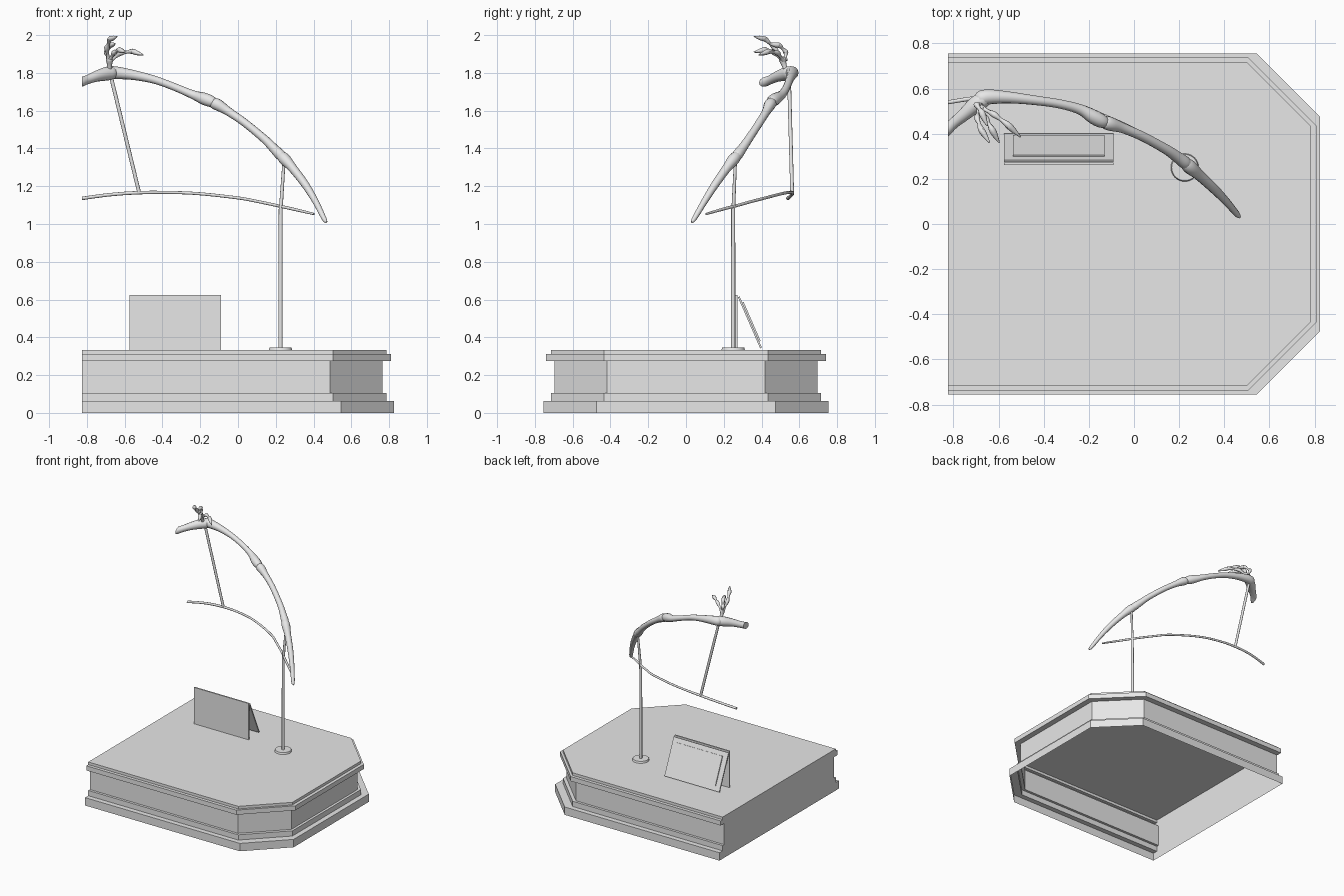
import bpy, bmesh, math
from mathutils import Vector

if "Cube" in bpy.data.objects:
    bpy.data.objects.remove(bpy.data.objects["Cube"])

grey = bpy.data.materials.new("plain_grey")
grey.diffuse_color = (0.8, 0.8, 0.8, 1)
grey.use_nodes = True
grey.node_tree.nodes["Principled BSDF"].inputs["Base Color"].default_value = grey.diffuse_color
LEFT = -0.825  # everything ends on this flat plane


def finish(name, bm, smooth=False):
    me = bpy.data.meshes.new(name)
    bm.to_mesh(me)
    bm.free()
    me.materials.clear()
    me.materials.append(grey)
    ob = bpy.data.objects.new(name, me)
    bpy.context.collection.objects.link(ob)
    if smooth:
        bpy.ops.object.select_all(action='DESELECT')
        ob.select_set(True)
        bpy.context.view_layer.objects.active = ob
        bpy.ops.object.shade_smooth_by_angle(angle=math.radians(45))
    return ob


def tube(name, pts, steps=6, res=4):
    """Smooth tapering tube through (x, y, z, radius) points."""
    P = [Vector(p) for p in pts]
    P = [2 * P[0] - P[1]] + P + [2 * P[-1] - P[-2]]
    path = []
    for a, b, c, d in zip(P, P[1:], P[2:], P[3:]):
        for i in range(steps):
            t = i / steps
            path.append(0.5 * (2 * b + (c - a) * t + (2 * a - 5 * b + 4 * c - d) * t * t
                               + (3 * b - a - 3 * c + d) * t ** 3))
    path.append(P[-2])
    cu = bpy.data.curves.new(name + "_path", 'CURVE')
    cu.dimensions = '3D'
    cu.bevel_depth = 1.0
    cu.bevel_resolution = res
    cu.use_fill_caps = True
    sp = cu.splines.new('POLY')
    sp.points.add(len(path) - 1)
    for q, v in zip(sp.points, path):
        q.co = (v[0], v[1], v[2], 1)
        q.radius = max(v[3], 0.002)
    tmp = bpy.data.objects.new(name + "_path", cu)
    bpy.context.collection.objects.link(tmp)
    dg = bpy.context.evaluated_depsgraph_get()
    me = bpy.data.meshes.new_from_object(tmp.evaluated_get(dg))
    bm = bmesh.new()
    bm.from_mesh(me)
    bpy.data.objects.remove(tmp)
    bpy.data.curves.remove(cu)
    bpy.data.meshes.remove(me)
    bmesh.ops.remove_doubles(bm, verts=bm.verts, dist=1e-5)
    # trim flat at the left plane
    if min(v.co.x for v in bm.verts) < LEFT:
        r = bmesh.ops.bisect_plane(bm, geom=bm.verts[:] + bm.edges[:] + bm.faces[:],
                                   plane_co=(LEFT, 0, 0), plane_no=(-1, 0, 0), clear_outer=True)
        edges = [e for e in r['geom_cut'] if isinstance(e, bmesh.types.BMEdge)]
        bmesh.ops.holes_fill(bm, edges=edges)
    return finish(name, bm, True)


def slab(name, profile, x0, x1):
    """Extrude a (y, z) outline along x."""
    bm = bmesh.new()
    f = bm.faces.new([bm.verts.new((x0, y, z)) for y, z in profile])
    r = bmesh.ops.extrude_face_region(bm, geom=[f])
    bmesh.ops.translate(bm, vec=(x1 - x0, 0, 0),
                        verts=[v for v in r['geom'] if isinstance(v, bmesh.types.BMVert)])
    bmesh.ops.recalc_face_normals(bm, faces=bm.faces)
    return finish(name, bm)


# Plinth: stepped shell, open underneath; (z, edge inset, corner inset)
steps = [(0, 0, 0), (.063, 0, 0), (.063, .04, .042), (.105, .04, .042),
         (.105, .06, .058), (.275, .06, .058), (.275, .015, .042),
         (.312, .015, .042), (.312, .04, .042), (.333, .04, .042)]
bm = bmesh.new()
rings = []
for z, d, c in steps:
    X, Y, cx, cy = .825 - d, .755 - d, .545 - c, .475 - c
    rings.append([bm.verts.new((x, y, z)) for x, y in
                  ((LEFT, -Y), (cx, -Y), (X, -cy), (X, cy), (cx, Y), (LEFT, Y))])
for a, b in zip(rings, rings[1:]):
    for i in range(5):
        bm.faces.new((a[i], a[i + 1], b[i + 1], b[i]))
# flat left side as one face, then the top
bm.faces.new([r[5] for r in rings] + [r[0] for r in reversed(rings)])
bm.faces.new(rings[-1])
finish("plinth", bm)

# Folded sign: upright front leaf, sloping back leaf, raised panel
slab("sign_front", [(.262, .333), (.273, .333), (.273, .624), (.262, .624)], -.575, -.09)
along, out, top = Vector((.398, -.917)), Vector((.917, .398)), Vector((.275, .612))


def leaf(s0, s1, h0, h1):
    return [tuple(top + along * s + out * h) for s, h in ((s0, h0), (s1, h0), (s1, h1), (s0, h1))]


slab("sign_back", leaf(0, .295, 0, .01), -.575, -.09)
slab("sign_panel", leaf(.035, .26, .01, .018), -.535, -.13)

# Stand: round foot and pole with a thinner leaning top
bm = bmesh.new()
bmesh.ops.create_cone(bm, cap_ends=True, segments=32, radius1=.062, radius2=.058, depth=.014)
bmesh.ops.translate(bm, verts=bm.verts, vec=(.225, .25, .34))
finish("stand_foot", bm, True)
tube("stand_pole", [(.225, .25, .335, .011), (.225, .25, .7, .011), (.226, .25, 1.08, .0105)], 1)
tube("stand_pole_top", [(.226, .25, 1.07, .010), (.244, .262, 1.34, .008)], 1)

# Long limb bones
tube("lower_limb_bone", [(.468, .03, 1.01, .006), (.455, .045, 1.03, .013), (.41, .098, 1.12, .017),
                         (.355, .155, 1.21, .021), (.29, .215, 1.295, .024),
                         (.25, .25, 1.34, .031), (.228, .27, 1.362, .026), (.215, .28, 1.375, .012)])
tube("middle_limb_bone", [(.245, .255, 1.345, .018), (.225, .272, 1.365, .028), (.19, .298, 1.40, .025),
                          (.14, .332, 1.45, .022), (.037, .388, 1.535, .021), (-.05, .425, 1.595, .023),
                          (-.105, .443, 1.63, .031), (-.13, .452, 1.64, .028), (-.15, .457, 1.65, .012)])
tube("upper_limb_bone", [(-.11, .447, 1.632, .016), (-.14, .455, 1.648, .03), (-.18, .475, 1.663, .032),
                         (-.24, .508, 1.685, .023), (-.33, .532, 1.723, .020), (-.44, .548, 1.763, .021),
                         (-.55, .56, 1.788, .026), (-.64, .563, 1.80, .033), (-.68, .555, 1.80, .034),
                         (-.70, .548, 1.80, .018)])
tube("end_limb_bone", [(-.64, .565, 1.802, .016), (-.665, .552, 1.80, .034), (-.70, .53, 1.795, .036),
                       (-.75, .487, 1.782, .029), (-.80, .445, 1.763, .024), (-.835, .412, 1.75, .026),
                       (-.87, .38, 1.735, .022)])

# Thin bowed rod and its hanger
tube("bowed_rod", [(.402, .107, 1.053, .006), (.3, .19, 1.077, .008), (.2, .275, 1.099, .008),
                   (.1, .35, 1.12, .008), (0, .42, 1.138, .008), (-.2, .505, 1.16, .008),
                   (-.36, .545, 1.167, .008), (-.52, .562, 1.166, .009), (-.68, .56, 1.155, .009),
                   (-.85, .535, 1.132, .009)])
tube("hanger", [(-.675, .545, 1.79, .010), (-.523, .562, 1.165, .010)], 1)

# Small hand: wrist stub, palm and clawed fingers
tube("wrist_stub", [(-.68, .535, 1.80, .012), (-.68, .52, 1.84, .013), (-.68, .51, 1.872, .019),
                    (-.68, .505, 1.885, .008)])
fingers = [
    [(-.675, .515, 1.865), (-.62, .485, 1.905), (-.56, .44, 1.914), (-.502, .385, 1.895)],
    [(-.68, .51, 1.868), (-.655, .465, 1.908), (-.63, .42, 1.922), (-.597, .36, 1.91)],
    [(-.685, .51, 1.868), (-.695, .47, 1.93), (-.678, .42, 1.978), (-.64, .36, 1.993)],
    [(-.685, .525, 1.865), (-.697, .528, 1.91), (-.675, .495, 1.945), (-.65, .435, 1.955)],
]
for n, joints in enumerate(fingers):
    J = [Vector(j) for j in joints]
    pts = []
    # slim shafts between knobbly joints, pointed claw at the end
    for i, (a, b) in enumerate(zip(J, J[1:])):
        pts.append((*a, .014))
        if i < 2:
            pts.append((*a.lerp(b, .5), .008))
        else:
            pts.append((*a.lerp(b, .4), .013))
    pts.append((*J[-1], .003))
    tube("finger_%d" % (n + 1), pts, 4, 2)
